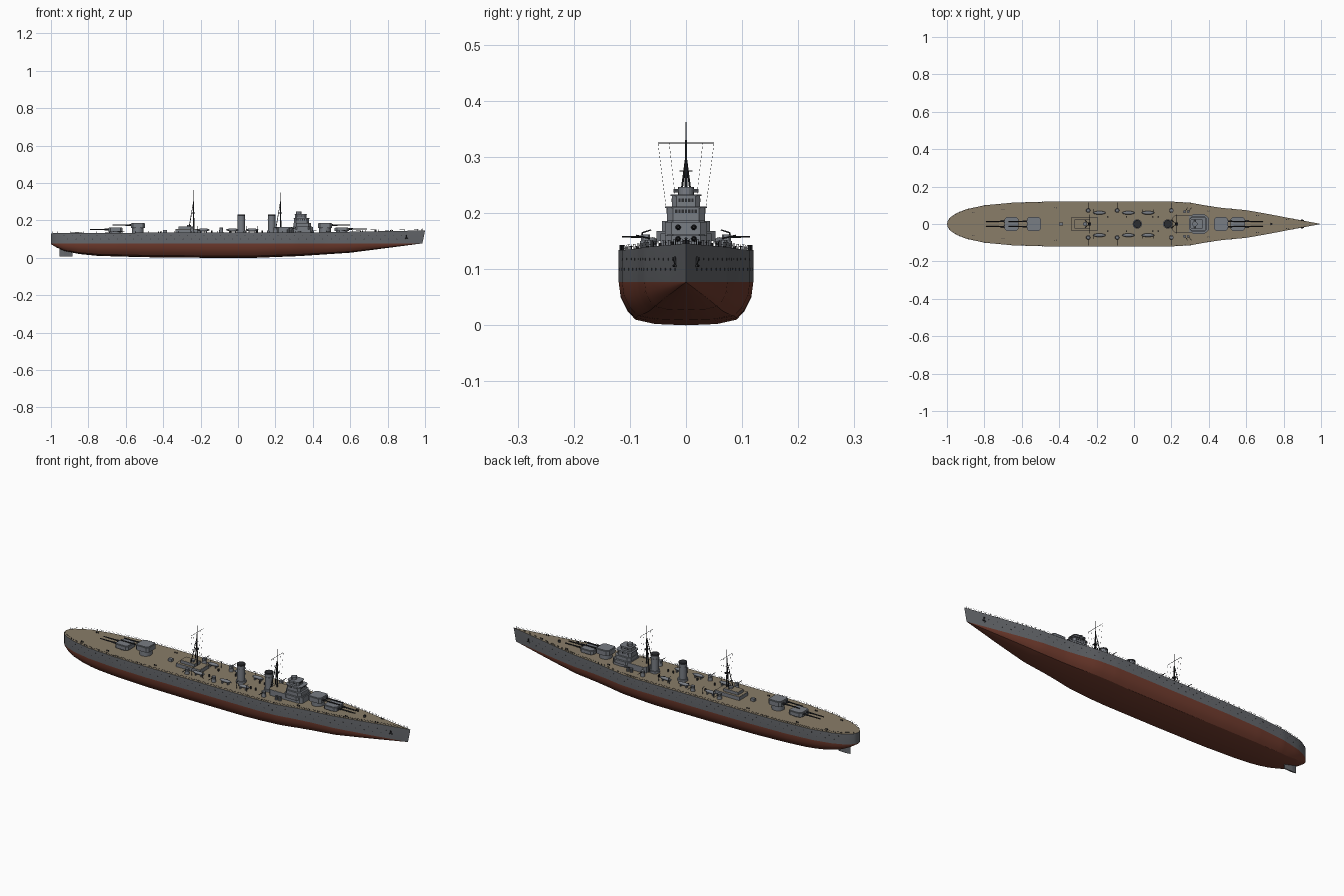
import bpy, bmesh, math
from mathutils import Vector, Matrix

if "Cube" in bpy.data.objects:
    bpy.data.objects.remove(bpy.data.objects["Cube"])

def material(name, rgb):
    m = bpy.data.materials.new(name)
    m.diffuse_color = (*rgb, 1)
    m.use_nodes = True
    m.node_tree.nodes["Principled BSDF"].inputs["Base Color"].default_value = m.diffuse_color
    return m

GREY = material("hull_grey", (0.135, 0.142, 0.155))
RED = material("antifouling_red", (0.17, 0.046, 0.028))
TAN = material("deck_tan", (0.25, 0.205, 0.14))
STEEL = material("superstructure_grey", (0.19, 0.205, 0.23))
DARK = material("dark_fittings", (0.025, 0.026, 0.03))

def finish(name, bm, mats, smooth=True):
    bmesh.ops.recalc_face_normals(bm, faces=bm.faces)
    me = bpy.data.meshes.new(name)
    bm.to_mesh(me)
    bm.free()
    for m in mats:
        me.materials.append(m)
    ob = bpy.data.objects.new(name, me)
    bpy.context.collection.objects.link(ob)
    if smooth:
        bpy.context.view_layer.objects.active = ob
        ob.select_set(True)
        bpy.ops.object.shade_smooth_by_angle(angle=math.radians(30))
        ob.select_set(False)
    return ob

def rod(bm, a, b, r, r2=None, n=6):
    a, b = Vector(a), Vector(b)
    d = b - a
    mat = Matrix.Translation((a + b) / 2) @ d.to_track_quat('Z', 'Y').to_matrix().to_4x4()
    bmesh.ops.create_cone(bm, cap_ends=True, segments=n, radius1=r,
                          radius2=r if r2 is None else r2, depth=d.length, matrix=mat)

def prism(bm, pts, z0, z1, shift=0):
    lo = [bm.verts.new((x, y, z0)) for x, y in pts]
    hi = [bm.verts.new((x + shift, y, z1)) for x, y in pts]
    n = len(pts)
    bm.faces.new(lo[::-1])
    bm.faces.new(hi)
    for i in range(n):
        bm.faces.new((lo[i], lo[(i + 1) % n], hi[(i + 1) % n], hi[i]))

def block(bm, x0, x1, w, z0, z1, c=0.0, y=0.0):
    # box with chamfered corners c, half width w
    if c:
        pts = [(x0 + c, y - w), (x1 - c, y - w), (x1, y - w + c), (x1, y + w - c),
               (x1 - c, y + w), (x0 + c, y + w), (x0, y + w - c), (x0, y - w + c)]
    else:
        pts = [(x0, y - w), (x1, y - w), (x1, y + w), (x0, y + w)]
    prism(bm, pts, z0, z1)

def interp(tab, x):
    for (a, p), (b, q) in zip(tab, tab[1:]):
        if x <= b:
            return p + (q - p) * (x - a) / (b - a)
    return tab[-1][1]

BREADTH = [(-1, 0), (-.995, .02), (-.98, .037), (-.95, .057), (-.9, .078), (-.8, .1), (-.65, .114),
           (-.45, .12), (.2, .12), (.3, .114), (.4, .096), (.47, .086), (.6, .074), (.72, .053),
           (.85, .028), (1, 0)]
KEEL = [(-1, .073), (-.97, .055), (-.93, .037), (-.85, .02), (-.75, .01), (-.5, .003), (-.2, 0), (.1, 0),
        (.33, .009), (.6, .027), (.78, .05), (1, .077)]
WL = .077
half = lambda x: interp(BREADTH, x)
deck_z = lambda x: interp([(-1, .131), (-.5, .134), (.3, .134), (1, .146)], x)

# hull: lofted sections, colours by height and direction
SECTION = [(0, 0), (.46, .03), (.75, .13), (.87, .33), (.97, .65), (1, 1)]
xs = sorted({round(-.99 + i * .03, 3) for i in range(66)} | {a for a, _ in BREADTH} | {a for a, _ in KEEL})
bm = bmesh.new()
rings = []
for x in xs:
    b, k = half(x), interp(KEEL, x)
    rake = .014 * max(0, (x - .8) / .2)
    right = [(x - rake, b * f, k + (WL - k) * g) for f, g in SECTION] + [(x, b, deck_z(x))]
    ring = [(p, -q, r) for p, q, r in right[:0:-1]] + right
    rings.append([bm.verts.new(p) for p in ring])
n = len(rings[0])
for A, B in zip(rings, rings[1:]):
    for j in range(n):
        bm.faces.new((A[j], A[(j + 1) % n], B[(j + 1) % n], B[j]))
bmesh.ops.remove_doubles(bm, verts=bm.verts, dist=1e-5)
bmesh.ops.recalc_face_normals(bm, faces=bm.faces)
for f in bm.faces:
    z = f.calc_center_median().z
    f.material_index = 2 if f.normal.z > .9 and z > .12 else (0 if z > WL + .005 else 1)
finish("hull", bm, [GREY, RED, TAN])

# rudder
bm = bmesh.new()
prism(bm, [(-.955, 0), (-.93, -.004), (-.885, -.002), (-.885, .002), (-.93, .004)], .006, .055)
finish("rudder", bm, [GREY], False)

# portholes and anchors on both hull sides
bm = bmesh.new()
for s in (-1, 1):
    for row, z in enumerate((.118, .1)):
        for i in range(42):
            x = -.93 + i * .044 + row * .02
            rod(bm, (x, s * (half(x) - .003), z), (x, s * (half(x) + .0006), z), .0022, n=8)
    y = half(.9)
    rod(bm, (.9, s * (y - .002), .105), (.9, s * (y + .003), .122), .003)
    rod(bm, (.892, s * (y + .003), .106), (.908, s * y, .106), .0025)
finish("portholes_and_anchors", bm, [DARK], False)

# deck railing following the deck edge
bm = bmesh.new()
for s in (-1, 1):
    prev = None
    for i in range(86):
        x = -.99 + i * .0232
        p = Vector((x, s * max(half(x) - .002, 0), deck_z(x)))
        top = p + Vector((0, 0, .0085))
        rod(bm, p, top, .0005, n=4)
        if prev:
            for dz in (0, -.004):
                o = Vector((0, 0, dz))
                rod(bm, prev + o, top + o, .00025, n=3)
        prev = top
finish("deck_railing", bm, [DARK], False)

# main turrets: (house centre x, direction, house bottom z, house top z)
for name, cx, d, z0, z1 in (("fore_turret_low", .555, 1, .143, .163), ("fore_turret_high", .465, 1, .16, .187),
                            ("aft_turret_low", -.655, -1, .139, .161), ("aft_turret_high", -.535, -1, .16, .187)):
    bm = bmesh.new()
    rod(bm, (cx, 0, .125), (cx, 0, z0), .031, n=24)
    block(bm, cx - .038, cx + .038, .037, z0, z1 - .003, .011)
    block(bm, cx - .034, cx + .034, .033, z1 - .003, z1, .01)
    finish(name, bm, [STEEL])
    bm = bmesh.new()
    zb = (z0 + z1) / 2 + .001
    for y in (-.014, .014):
        rod(bm, (cx + d * .036, y, zb), (cx + d * .06, y, zb), .005, .004, 10)
        rod(bm, (cx + d * .05, y, zb), (cx + d * .135, y, zb), .0036, .0024, 10)
    finish(name + "_barrels", bm, [DARK])

# funnels with dark caps
for name, x in (("aft_funnel", .018), ("fore_funnel", .18)):
    bm = bmesh.new()
    rod(bm, (x, 0, .13), (x, 0, .222), .0195, n=24)
    rod(bm, (x, 0, .13), (x, 0, .145), .025, n=24)
    rod(bm, (x, 0, .205), (x, 0, .208), .021, n=24)
    finish(name, bm, [STEEL])
    bm = bmesh.new()
    rod(bm, (x, 0, .222), (x, 0, .231), .0205, n=24)
    finish(name + "_cap", bm, [DARK])

# bridge tower in tiers
bm = bmesh.new()
for x0, x1, w, z0, z1, c in ((.205, .40, .045, .13, .164, .012), (.295, .395, .053, .15, .168, .02),
                             (.298, .39, .043, .168, .186, .014), (.30, .38, .034, .186, .211, .011),
                             (.306, .365, .025, .211, .232, .008), (.296, .386, .037, .209, .212, .011),
                             (.302, .37, .028, .23, .233, .008)):
    block(bm, x0, x1, w, z0, z1, c)
rod(bm, (.325, 0, .232), (.325, 0, .246), .014, n=16)
rod(bm, (.325, -.022, .24), (.325, .022, .24), .003, n=8)
finish("bridge_tower", bm, [STEEL], False)

bm = bmesh.new()
for x1, x0, w, z, c in ((.38, .30, .034, .203, .011), (.365, .306, .025, .223, .008)):
    k = int((w - c) / .006)
    for i in range(-k, k + 1):
        block(bm, x1 - .001, x1 + .0006, .002, z - .003, z + .003, y=i * .0058)
    for s in (-1, 1):
        for i in range(6):
            xx = x0 + c + .004 + i * (x1 - x0 - 2 * c - .008) / 5
            block(bm, xx - .002, xx + .002, .0006, z - .003, z + .003, y=s * w)
finish("bridge_windows", bm, [DARK], False)

# aft deckhouse, director and small deckhouses
bm = bmesh.new()
block(bm, -.335, -.195, .037, .13, .152)
block(bm, -.318, -.235, .024, .152, .167)
rod(bm, (-.262, 0, .165), (-.262, 0, .176), .011, n=16)
block(bm, -.40, -.38, .008, .13, .148)
finish("aft_deckhouse", bm, [STEEL], False)
bm = bmesh.new()
block(bm, -.333, -.197, .035, .151, .1526)
block(bm, -.316, -.237, .022, .166, .1676)
block(bm, .207, .30, .043, .163, .1646, .011)
finish("deckhouse_planking", bm, [TAN], False)

# tripod masts with yards and rigging
for name, x in (("aft_mast", -.237), ("fore_mast", .228)):
    bm = bmesh.new()
    rod(bm, (x, 0, .13), (x, 0, .33), .004, .0018, 8)
    rod(bm, (x, 0, .32), (x, 0, .362), .001, .0005)
    for s in (-1, 1):
        rod(bm, (x - .03, s * .022, .13), (x - .001, 0, .30), .0025, .0015)
        rod(bm, (x, 0, .325), (x, s * .05, .325), .0009)
        rod(bm, (x, s * .05, .325), (x, s * .028, .15), .0003, n=3)
        rod(bm, (x, s * .03, .325), (x, s * .016, .2), .0003, n=3)
    block(bm, x - .008, x + .008, .008, .236, .242, .003)
    rod(bm, (x, -.012, .275), (x, .012, .275), .001)
    finish(name, bm, [DARK])

# secondary guns on open mounts, pointing outboard
bm, bb = bmesh.new(), bmesh.new()
for s in (-1, 1):
    for x in (-.245, -.09, .2):
        y = s * .072
        rod(bm, (x, y, .13), (x, y, .15), .012, .010, 12)
        block(bm, x - .01, x + .01, .008, .149, .162, .003, y)
        rod(bb, (x, y, .157), (x, s * .114, .158), .002, .0014, 8)
    for x in (.27, .29):
        rod(bm, (x, s * .066, .13), (x, s * .066, .152), .008, n=10)
        rod(bb, (x, s * .066, .155), (x + .018, s * .088, .16), .0014)
finish("secondary_gun_mounts", bm, [STEEL])
finish("secondary_gun_barrels", bb, [DARK])

# ship's boats on cradles
bm = bmesh.new()
for s in (-1, 1):
    for x in (-.185, -.03, .075):
        m = Matrix.Translation((x, s * .06, .149)) @ Matrix.Diagonal((.034, .0095, .008, 1))
        bmesh.ops.create_uvsphere(bm, u_segments=16, v_segments=8, radius=1, matrix=m)
        for dx in (-.016, .016):
            block(bm, x + dx - .002, x + dx + .002, .008, .13, .147, y=s * .06)
finish("ship_boats", bm, [STEEL])

# deck fittings: bollards, vents, davits and capstan
bm = bmesh.new()
for s in (-1, 1):
    for x in (-.86, -.70, -.42, .40, .66, .82):
        y = s * half(x) * .72
        for dx in (-.005, .005):
            rod(bm, (x + dx, y, .128), (x + dx, y, deck_z(x) + .006), .0025, n=8)
    for x in (-.14, -.04, .1, .13):
        rod(bm, (x, s * .038, .13), (x, s * .038, .146), .004, n=8)
    for x in (-.215, -.15, .045, .105):
        rod(bm, (x, s * .075, .13), (x, s * .078, .165), .0012)
        rod(bm, (x, s * .078, .165), (x, s * .062, .17), .0012)
rod(bm, (.735, 0, .13), (.735, 0, .152), .007, .005, 12)
rod(bm, (.985, 0, .14), (.985, 0, .157), .0006)
finish("deck_fittings", bm, [DARK])
